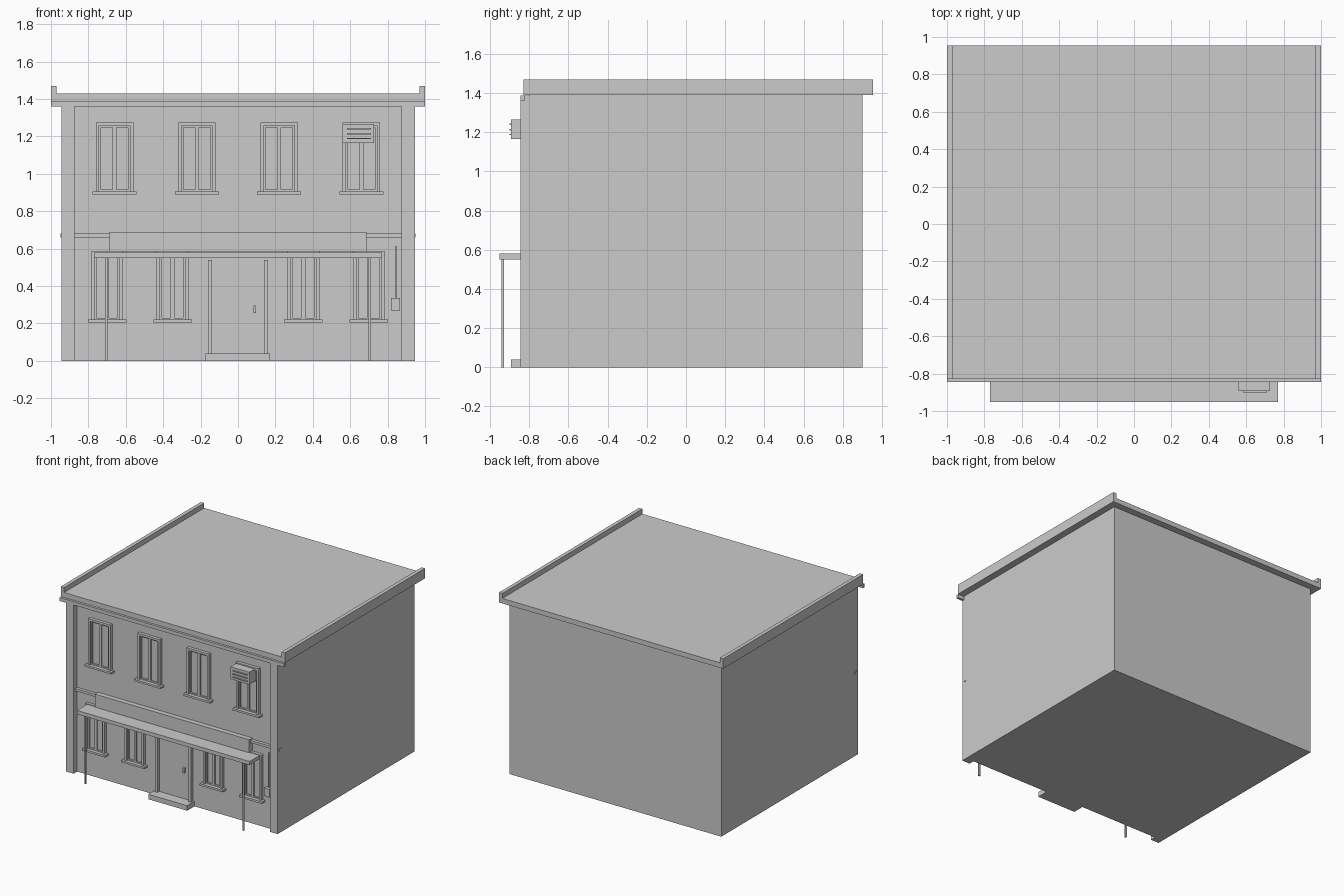
import bpy
import bmesh
from mathutils import Matrix, Vector

cube = bpy.data.objects.get("Cube")
if cube:
    bpy.data.objects.remove(cube, do_unlink=True)

grey = bpy.data.materials.new("plain_grey")
grey.use_nodes = True
colour = (0.6, 0.6, 0.6, 1)
grey.diffuse_color = colour
grey.node_tree.nodes["Principled BSDF"].inputs["Base Color"].default_value = colour

WALL = -0.80      # front wall plane
FACE = -0.845     # front of the pilasters and cornice


def build(name, *boxes):
    """One object from boxes given as (x0, x1, y0, y1, z0, z1)."""
    bm = bmesh.new()
    for b in boxes:
        lo, hi = Vector(b[0::2]), Vector(b[1::2])
        m = Matrix.Translation((lo + hi) / 2) @ Matrix.Diagonal((*(hi - lo), 1))
        bmesh.ops.create_cube(bm, size=1, matrix=m)
    mesh = bpy.data.meshes.new(name)
    bm.to_mesh(mesh)
    bm.free()
    mesh.materials.append(grey)
    ob = bpy.data.objects.new(name, mesh)
    bpy.context.collection.objects.link(ob)
    return ob


def window(name, x, z0, z1, width):
    """Framed two-pane window with a projecting sill."""
    h = width / 2
    jamb, sash = 0.018, 0.01
    inner = h - jamb
    front, mid = WALL - 0.025, WALL - 0.014
    build(name + "_frame",
          (x - h, x - inner, front, WALL, z0, z1),
          (x + inner, x + h, front, WALL, z0, z1),
          (x - inner, x + inner, front, WALL, z1 - jamb, z1))
    bars = [(x + c - sash / 2, x + c + sash / 2, mid, WALL, z0, z1 - jamb)
            for c in (-inner + sash / 2, -sash / 2, sash / 2, inner - sash / 2)]
    rails = [(x - inner, x + inner, mid, WALL, z, z + sash)
             for z in (z0, z1 - jamb - sash)]
    build(name + "_sashes", *bars, *rails)
    build(name + "_glass", (x - inner, x + inner, WALL - 0.003, WALL, z0, z1 - jamb))
    build(name + "_sill", (x - h - 0.018, x + h + 0.018, WALL - 0.042, WALL, z0 - 0.016, z0))


# Main block and roof
build("walls", (-0.945, 0.945, WALL, 0.90, 0, 1.39))
build("roof", (-0.97, 0.97, -0.83, 0.955, 1.39, 1.43))
for side, s in (("left", 1), ("right", -1)):
    build(side + "_parapet", (*sorted((s * 0.97, s)), -0.83, 0.955, 1.39, 1.47))
    build(side + "_pilaster", (*sorted((s * 0.875, s * 0.945)), FACE, WALL, 0, 1.36))
build("cornice", (-1, 1, FACE, -0.825, 1.36, 1.388),
      (-0.945, 0.945, -0.825, WALL, 1.36, 1.388))
build("floor_band", (-0.949, 0.949, WALL - 0.025, WALL, 0.66, 0.68))

# Windows
for i, x in enumerate((-0.66, -0.22, 0.22, 0.66)):
    window(f"upper_window_{i + 1}", x, 0.905, 1.275, 0.2)
for i, x in enumerate((-0.70, -0.35, 0.35, 0.70)):
    window(f"lower_window_{i + 1}", x, 0.22, 0.585, 0.17)

# Entrance
build("door_frame", *[(*sorted((s * 0.138, s * 0.16)), WALL - 0.03, WALL, 0.04, 0.54)
                      for s in (-1, 1)])
build("door", (-0.138, 0.138, WALL - 0.006, WALL, 0.04, 0.54))
build("door_handle", (0.083, 0.097, WALL - 0.025, WALL, 0.255, 0.295))
build("door_step", (-0.175, 0.172, -0.893, WALL, 0, 0.04))

# Canopy, its posts and the blank fascia above
build("canopy", (-0.77, 0.77, -0.953, WALL, 0.55, 0.58))
build("canopy_posts", *[(x - 0.006, x + 0.006, -0.942, -0.93, 0, 0.55)
                        for x in (-0.705, 0.705)])
build("fascia_board", (-0.688, 0.688, -0.84, WALL, 0.585, 0.69))

# Air conditioner with louvres
build("air_conditioner", (0.56, 0.727, -0.893, WALL, 1.165, 1.265))
build("air_conditioner_louvres", *[(0.583, 0.71, -0.902, -0.893, z, z + 0.007)
                                   for z in (1.185, 1.21, 1.237)])

# Meter box and conduit
build("meter_box", (0.817, 0.865, WALL - 0.035, WALL, 0.27, 0.335))
build("meter_conduit", (0.839, 0.847, WALL - 0.014, WALL, 0.335, 0.615))
